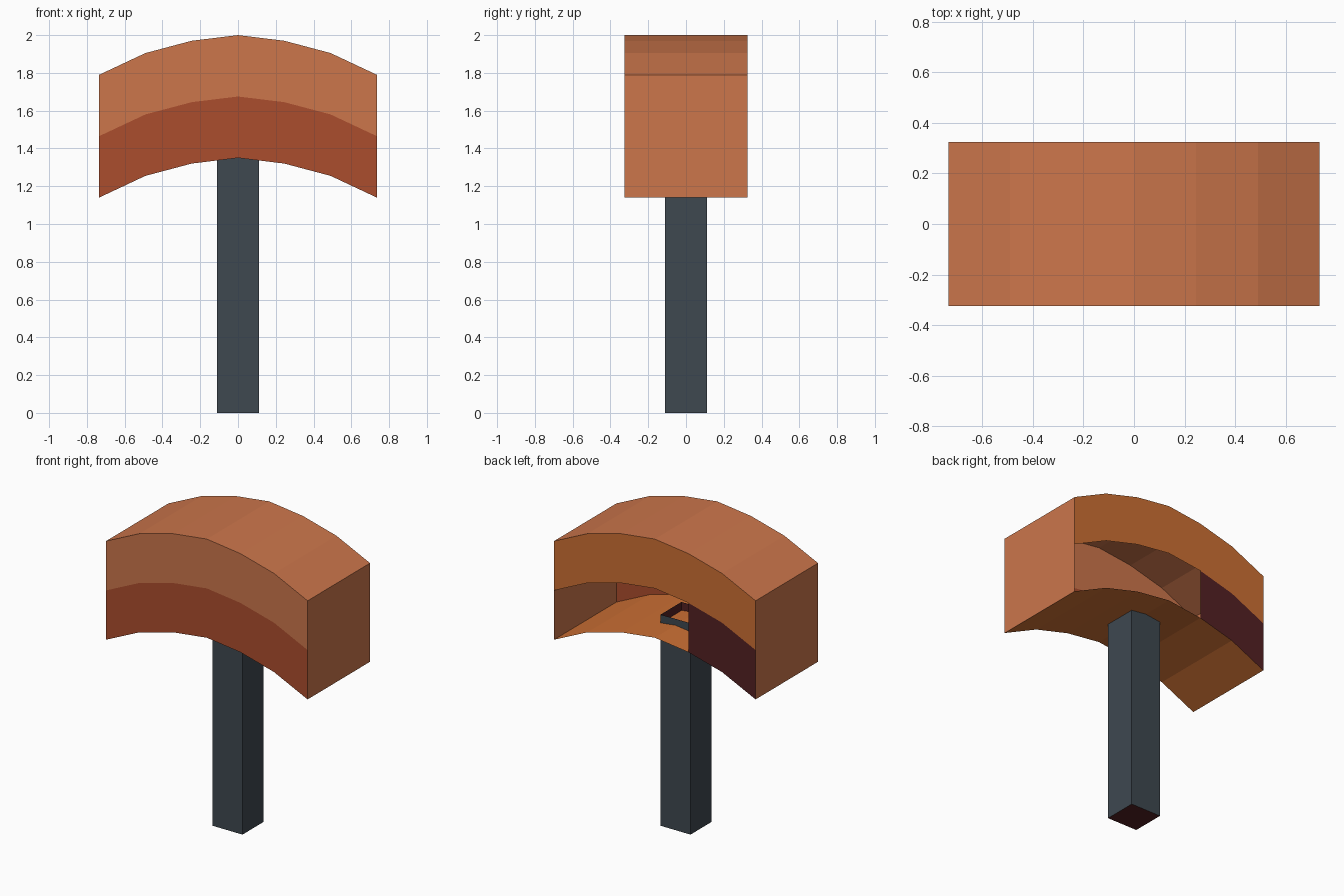
import bpy

if "Cube" in bpy.data.objects:
    bpy.data.objects.remove(bpy.data.objects["Cube"])


def material(name, rgb):
    lin = [((c / 255 + 0.055) / 1.055) ** 2.4 if c > 10 else c / 255 / 12.92 for c in rgb]
    m = bpy.data.materials.new(name)
    m.diffuse_color = (*lin, 1)
    m.use_nodes = True
    m.node_tree.nodes["Principled BSDF"].inputs["Base Color"].default_value = m.diffuse_color
    return m


CLAY = material("clay orange", (204, 118, 75))
AMBER = material("amber orange", (205, 112, 52))
RUST = material("rust red", (171, 77, 45))
MAROON = material("dark maroon", (84, 33, 35))
SLATE = material("slate", (62, 72, 80))

HALF = 0.325                       # half depth, and height of each band
XS = [-0.735, -0.49, -0.245, 0, 0.245, 0.49, 0.735]
ZS = [1.79, 1.905, 1.97, 2.0, 1.97, 1.905, 1.79]


def arc(y, drop, count=7):
    """Arched line at depth y, lowered by drop."""
    return [(x, y, z - drop) for x, z in zip(XS[:count], ZS[:count])]


def strip(name, a, b, mat):
    """Sheet of quads between two lines of points."""
    n = len(a)
    me = bpy.data.meshes.new(name)
    me.from_pydata(a + b, [], [(i, i + 1, n + i + 1, n + i) for i in range(n - 1)])
    me.materials.append(mat)
    ob = bpy.data.objects.new(name, me)
    bpy.context.collection.objects.link(ob)
    return ob


# Hollow arched head
strip("roof", arc(-HALF, 0), arc(HALF, 0), CLAY)
strip("floor", arc(HALF, 2 * HALF), arc(-HALF, 2 * HALF), AMBER)
strip("front_upper", arc(-HALF, HALF), arc(-HALF, 0), CLAY)
strip("front_lower", arc(-HALF, 2 * HALF), arc(-HALF, HALF), RUST)
strip("back_upper", arc(HALF, 0), arc(HALF, HALF), AMBER)
# Back panel covers two segments, the rest is open
strip("back_panel", arc(HALF, HALF, 3), arc(HALF, 2 * HALF, 3), MAROON)
for name, s in (("left_end", -1), ("right_end", 1)):
    x, top = s * 0.735, 1.79
    low = top - 2 * HALF
    strip(name, [(x, -s * HALF, low), (x, s * HALF, low)],
          [(x, -s * HALF, top), (x, s * HALF, top)], CLAY)


# Square post, open at the top inside the head
def ring(w, z):
    return [(-w, -w, z), (w, -w, z), (w, w, z), (-w, w, z), (-w, -w, z)]


W, TOP = 0.11, 1.39
strip("post", ring(W, 0), ring(W, TOP), SLATE)
strip("post_lining", ring(W - 0.004, TOP), ring(W - 0.004, 1.3), MAROON)
strip("post_base", [(-W, W, 0), (W, W, 0)], [(-W, -W, 0), (W, -W, 0)], MAROON)
